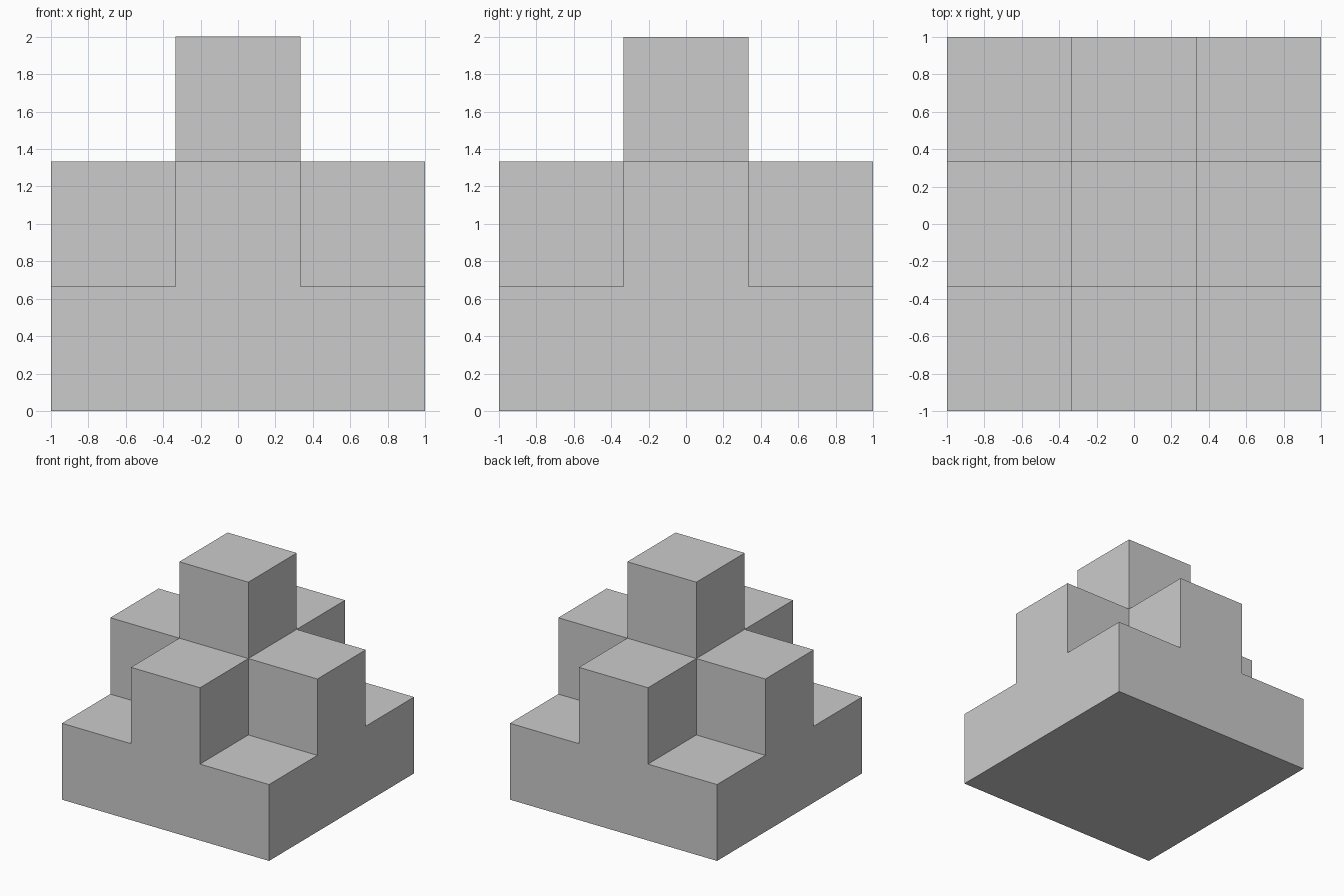
import bpy, bmesh
from mathutils import Vector

if "Cube" in bpy.data.objects:
    bpy.data.objects.remove(bpy.data.objects["Cube"])

S = 2 / 3  # edge of one cube cell

# Stepped pyramid: column heights 1 at corners, 2 at arms, 3 in the centre
cells = {(x, y, z)
         for x in (-1, 0, 1) for y in (-1, 0, 1)
         for z in range(3 - abs(x) - abs(y))}

bm = bmesh.new()


def add_face(centre, axis, sign):
    """One square on the given side of a cell."""
    n, u, v = Vector(), Vector(), Vector()
    n[axis] = sign * S / 2
    u[(axis + 1) % 3] = S / 2
    v[(axis + 2) % 3] = sign * S / 2
    corners = [centre + n + a * u + b * v
               for a, b in ((-1, -1), (1, -1), (1, 1), (-1, 1))]
    bm.faces.new([bm.verts.new(c) for c in corners])


# Only the exposed sides of each cell become faces
for cell in sorted(cells):
    centre = Vector((cell[0], cell[1], cell[2] + 0.5)) * S
    for axis in range(3):
        for sign in (-1, 1):
            neighbour = list(cell)
            neighbour[axis] += sign
            if tuple(neighbour) not in cells:
                add_face(centre, axis, sign)

# Weld the squares and merge coplanar ones into clean flat faces
bmesh.ops.remove_doubles(bm, verts=bm.verts, dist=1e-4)
bmesh.ops.dissolve_limit(bm, angle_limit=0.01, verts=bm.verts, edges=bm.edges)
bmesh.ops.recalc_face_normals(bm, faces=bm.faces)

mesh = bpy.data.meshes.new("stepped_pyramid")
bm.to_mesh(mesh)
bm.free()
bpy.context.collection.objects.link(bpy.data.objects.new("stepped_pyramid", mesh))
